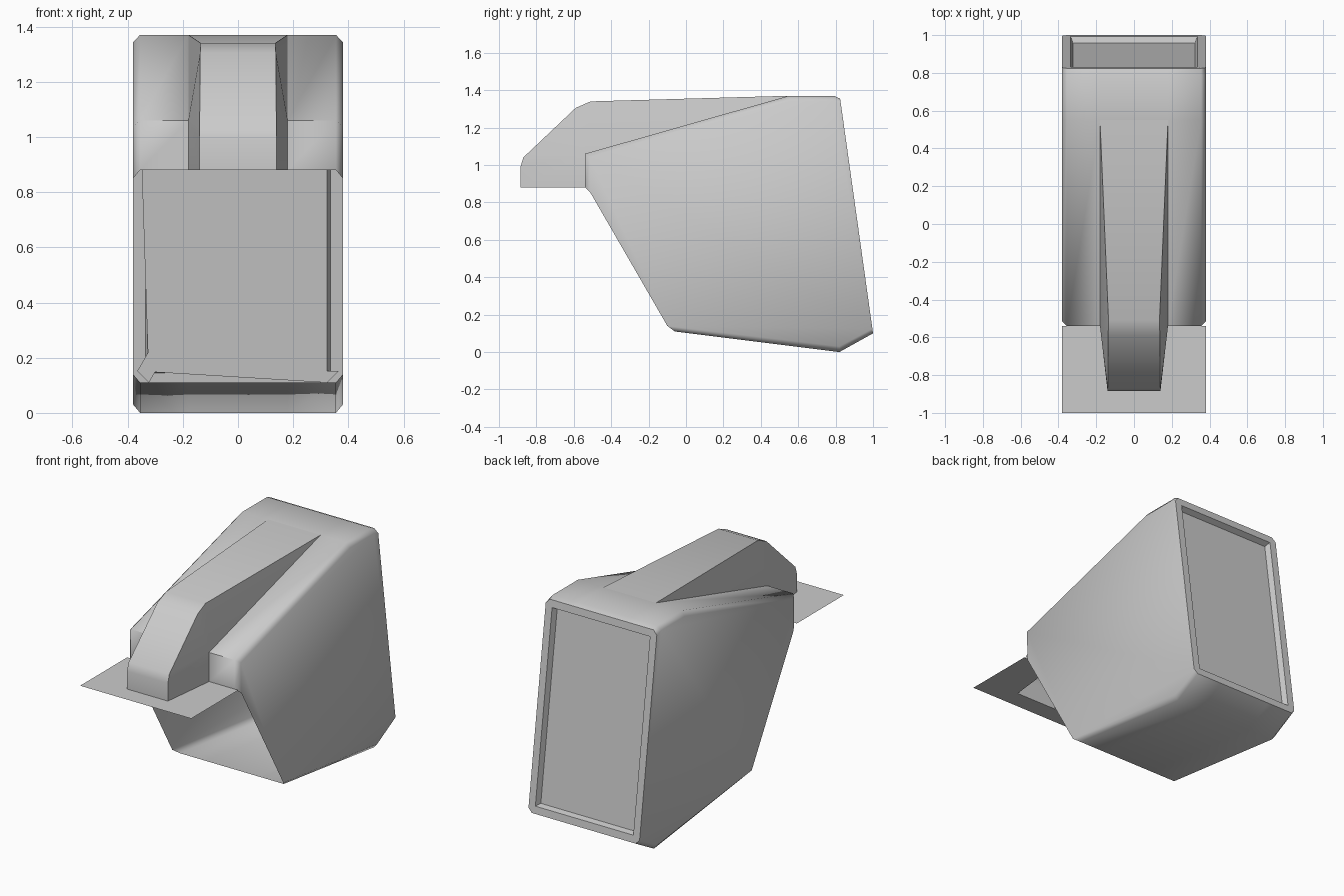
import bpy, bmesh, math

if "Cube" in bpy.data.objects:
    bpy.data.objects.remove(bpy.data.objects["Cube"])


def finish(name, bm, outward, angle=None):
    """Orient the shell using a face test, then make the object."""
    bmesh.ops.recalc_face_normals(bm, faces=bm.faces[:])
    bm.normal_update()
    if sum(outward(f) for f in bm.faces) < 0:
        bmesh.ops.reverse_faces(bm, faces=bm.faces[:])
    me = bpy.data.meshes.new(name)
    bm.to_mesh(me)
    bm.free()
    ob = bpy.data.objects.new(name, me)
    bpy.context.collection.objects.link(ob)
    if angle:
        bpy.ops.object.select_all(action='DESELECT')
        ob.select_set(True)
        bpy.context.view_layer.objects.active = ob
        bpy.ops.object.shade_smooth_by_angle(angle=math.radians(angle))
    return ob


# Hollow housing: side profile (y, z), with a slightly smaller outer one
# so that the long edges are chamfered; open at the slanted front
profile = [(-.54, .88), (-.54, 1.06), (.55, 1.37), (.79, 1.37),
           (.824, 1.355), (1, .1), (.82, 0), (-.06, .11)]
side = [(-.51, .85), (-.515, 1.04), (.555, 1.343), (.785, 1.343),
        (.828, 1.328), (.9965, .125), (.82, .03), (-.1, .14)]
columns = [(-.38, side), (-.355, profile), (-.18, profile),
           (.18, profile), (.355, profile), (.38, side)]
BACK = 4
bm = bmesh.new()
loops = [[bm.verts.new((x, y, z)) for y, z in pts] for x, pts in columns]
for c in range(5):
    a, b = loops[c], loops[c + 1]
    for i in range(7):
        if i == BACK or (c == 2 and i < 2):   # back panel, slot under the fin
            continue
        bm.faces.new((a[i], a[i + 1], b[i + 1], b[i]))
bm.faces.new(loops[0])
bm.faces.new(loops[-1])
back = bm.faces.new([l[BACK] for l in loops] + [l[BACK + 1] for l in reversed(loops)])

# Recessed back panel
bmesh.ops.recalc_face_normals(bm, faces=bm.faces[:])
bm.normal_update()
if back.normal.y < 0:
    bmesh.ops.reverse_faces(bm, faces=bm.faces[:])
    bm.normal_update()
bmesh.ops.inset_region(bm, faces=[back], thickness=.045, use_even_offset=True)
bm.normal_update()
bmesh.ops.inset_region(bm, faces=[back], thickness=.012, depth=-.035, use_even_offset=True)
finish("housing", bm, lambda f: f.normal.x * f.calc_center_median().x * f.calc_area(), 50)

# Tapered hollow fin over the sloping top
ridge = [(.14, -.885, .88), (.14, -.885, .99), (.139, -.87, 1.04),
         (.137, -.59, 1.305), (.135, -.51, 1.34), (.18, .55, 1.37)]
bm = bmesh.new()
chains = []
for s in (-1, 1):
    top = [bm.verts.new((s * x, y, z)) for x, y, z in ridge]
    base = bm.verts.new((s * .18, -.54, 1.06))
    foot = bm.verts.new((s * .18, -.54, .88))
    rim = [foot] + top
    for a, b in zip(rim, rim[1:]):
        bm.faces.new((base, a, b))
    chains.append(top)
l, r = chains
for i in range(5):
    bm.faces.new((l[i], l[i + 1], r[i + 1], r[i]))
finish("top_fin", bm, lambda f: f.normal.z * f.calc_area(), 35)

# Thin front plate, cut out around the fin
outline = [(.38, -1), (.38, -.54), (.18, -.54), (.14, -.885)]
outline += [(-x, y) for x, y in reversed(outline)]
bm = bmesh.new()
bm.faces.new([bm.verts.new((x, y, .88)) for x, y in outline])
finish("front_plate", bm, lambda f: f.normal.z)
